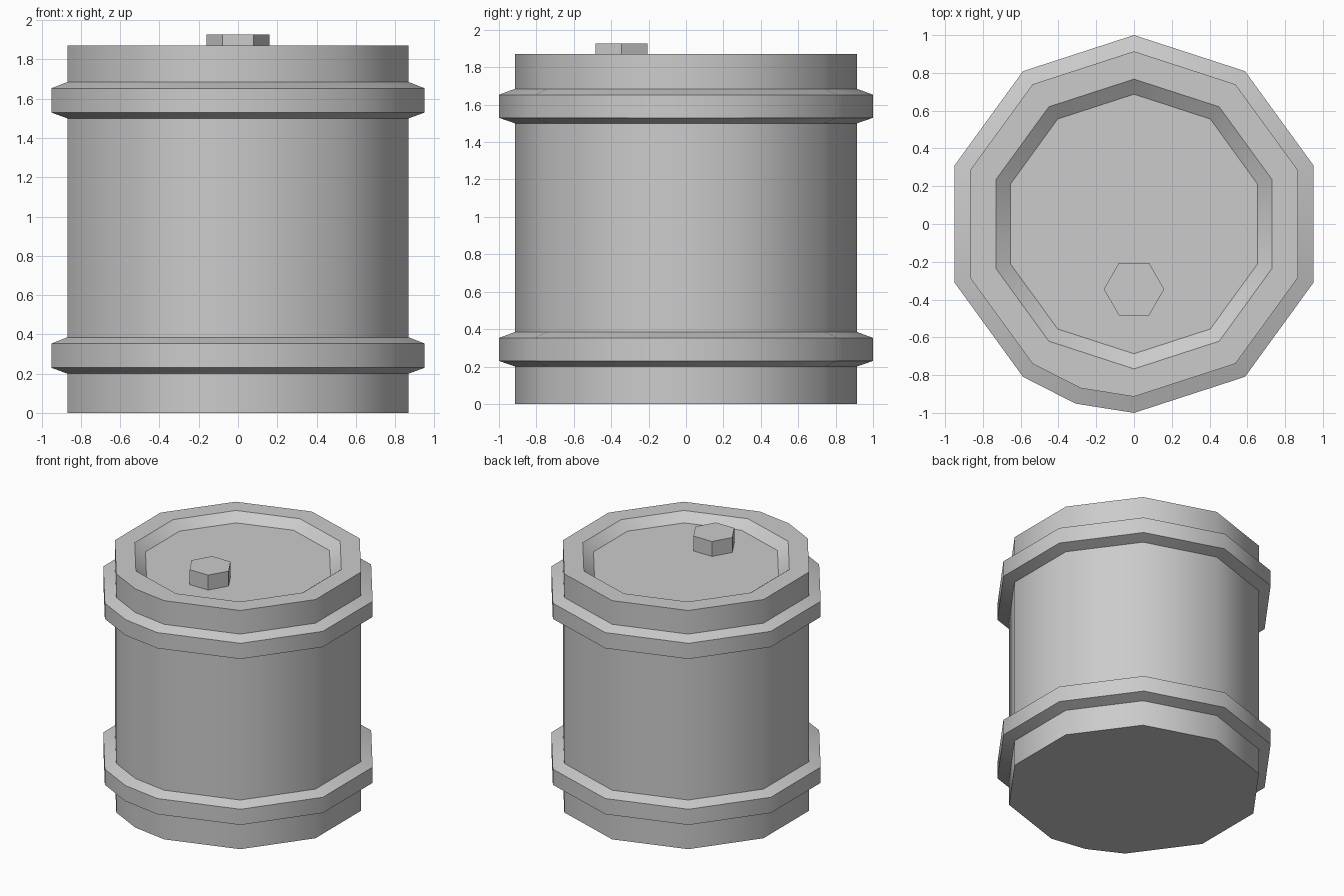
import bpy, bmesh
from math import sin, cos, pi, radians

if "Cube" in bpy.data.objects:
    bpy.data.objects.remove(bpy.data.objects["Cube"])


def ring(bm, r, z, bulge):
    # ten-sided ring with one extra point on the front-left side
    pts = [(r * sin(i * pi / 5), r * cos(i * pi / 5)) for i in range(10)]
    if bulge:
        extra = (r * sin(1.1 * pi), r * cos(1.1 * pi))
    else:
        extra = tuple((pts[5][k] + pts[6][k]) / 2 for k in range(2))
    pts.insert(6, extra)
    return [bm.verts.new((x, y, z)) for x, y in pts]


def finish(bm, name):
    bmesh.ops.recalc_face_normals(bm, faces=bm.faces)
    mesh = bpy.data.meshes.new(name)
    bm.to_mesh(mesh)
    bm.free()
    ob = bpy.data.objects.new(name, mesh)
    bpy.context.collection.objects.link(ob)
    return ob


# Barrel body: profile of (radius, height, bulged front-left side)
R = 0.914
profile = [(R, 0, True)]
for z in (0.20, 1.50):  # raised hoops
    profile += [(R, z, True), (1, z + 0.03, True),
                (1, z + 0.153, True), (R, z + 0.185, True)]
profile += [(R, 1.87, True), (0.767, 1.87, False), (0.687, 1.81, False)]

bm = bmesh.new()
rings = [ring(bm, *p) for p in profile]
for a, b in zip(rings, rings[1:]):
    for i in range(len(a)):
        j = (i + 1) % len(a)
        bm.faces.new((a[i], a[j], b[j], b[i]))
bm.faces.new(rings[0])    # base
bm.faces.new(rings[-1])   # recessed lid
barrel = finish(bm, "barrel_body")

# Smooth around the sides, sharp at hoops and rim
bpy.context.view_layer.objects.active = barrel
barrel.select_set(True)
bpy.ops.object.shade_smooth_by_angle(angle=radians(37))

# Hexagonal bung on the lid
bm = bmesh.new()
hexes = [[bm.verts.new((0.16 * cos(i * pi / 3), -0.345 + 0.16 * sin(i * pi / 3), z))
          for i in range(6)] for z in (1.81, 1.927)]
for i in range(6):
    j = (i + 1) % 6
    bm.faces.new((hexes[0][i], hexes[0][j], hexes[1][j], hexes[1][i]))
for h in hexes:
    bm.faces.new(h)
finish(bm, "bung_cap")
